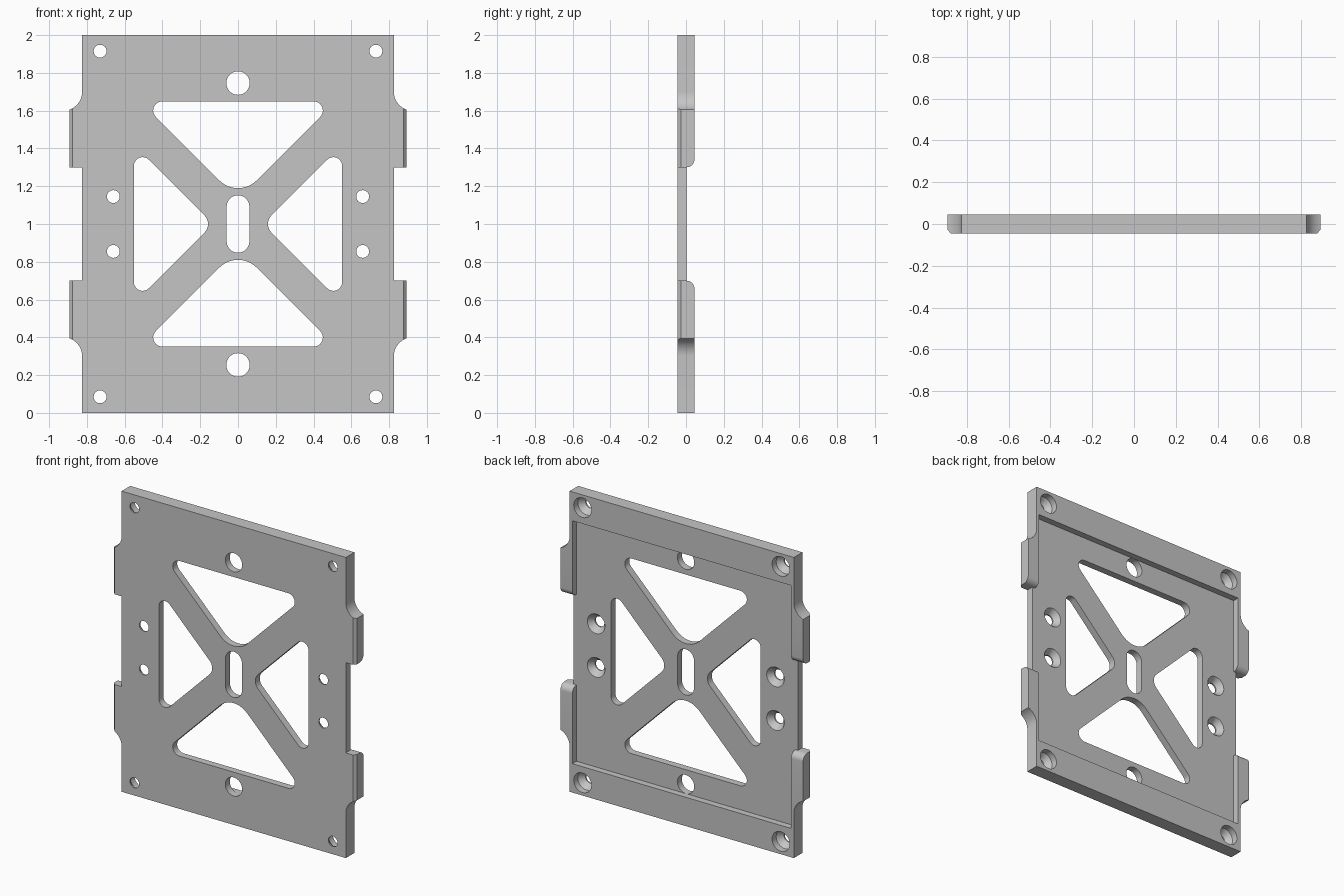
import bpy, bmesh, math
from mathutils import Vector, Matrix

old = bpy.data.objects.get("Cube")
if old:
    bpy.data.objects.remove(old, do_unlink=True)

GREY = (0.56, 0.56, 0.56, 1)
mat = bpy.data.materials.new("light_grey")
mat.use_nodes = True
mat.diffuse_color = GREY
mat.node_tree.nodes["Principled BSDF"].inputs["Base Color"].default_value = GREY

FRONT, FLOOR, BACK = -0.045, 0.002, 0.045
MID = 1.0  # height of the plate centre


def prism(name, pts, lo, hi, axis):
    """Extrude a 2D profile along one axis; z is measured from the plate centre."""
    place = {"x": lambda a, b, d: (d, a, b + MID),
             "y": lambda a, b, d: (a, d, b + MID),
             "z": lambda a, b, d: (a, b, d + MID)}[axis]
    bm = bmesh.new()
    rings = [[bm.verts.new(place(a, b, d)) for a, b in pts] for d in (lo, hi)]
    bm.faces.new(rings[0])
    bm.faces.new(rings[1][::-1])
    for i in range(len(pts)):
        j = (i + 1) % len(pts)
        bm.faces.new((rings[0][i], rings[0][j], rings[1][j], rings[1][i]))
    return finish(name, bm)


def finish(name, bm):
    bmesh.ops.recalc_face_normals(bm, faces=bm.faces)
    mesh = bpy.data.meshes.new(name)
    bm.to_mesh(mesh)
    bm.free()
    mesh.materials.append(mat)
    ob = bpy.data.objects.new(name, mesh)
    bpy.context.scene.collection.objects.link(ob)
    return ob


def rounded(corners, steps=10):
    """Round every corner (x, y, radius) of a convex polygon."""
    out = []
    for i, (x, y, r) in enumerate(corners):
        p = Vector((x, y))
        u = (Vector(corners[i - 1][:2]) - p).normalized()
        v = (Vector(corners[(i + 1) % len(corners)][:2]) - p).normalized()
        half = u.angle(v) / 2
        c = p + (u + v).normalized() * r / math.sin(half)
        a = p + u * r / math.tan(half) - c
        b = p + v * r / math.tan(half) - c
        sweep = math.atan2(a.x * b.y - a.y * b.x, a.dot(b))
        for k in range(steps + 1):
            q = c + Matrix.Rotation(sweep * k / steps, 2) @ a
            out.append((q.x, q.y))
    return out


def circle(x, z, r, n=40):
    return [(x + r * math.cos(2 * math.pi * k / n), z + r * math.sin(2 * math.pi * k / n))
            for k in range(n)]


def cut(target, cutter):
    mod = target.modifiers.new("cut", 'BOOLEAN')
    mod.operation, mod.solver, mod.object = 'DIFFERENCE', 'EXACT', cutter
    bpy.context.view_layer.objects.active = target
    bpy.ops.object.modifier_apply(modifier=mod.name)
    bpy.data.objects.remove(cutter, do_unlink=True)


def screw_hole(x, z, profile, n=32):
    """Turned cutter: profile is a list of (depth, radius)."""
    bm = bmesh.new()
    rings = [[bm.verts.new((a, y, b + MID)) for a, b in circle(x, z, r, n)] for y, r in profile]
    bm.faces.new(rings[0])
    bm.faces.new(rings[-1])
    for lo, hi in zip(rings, rings[1:]):
        for i in range(n):
            bm.faces.new((lo[i], lo[(i + 1) % n], hi[(i + 1) % n], hi[i]))
    return finish("screw_cutter", bm)


# Plate outline with flared side tabs, one quarter mirrored twice
W, TAB, R = 0.825, 0.893, 0.1
end = math.acos((W + R - TAB) / R)
quarter = [(W, 0.3), (TAB, 0.3)]
quarter += [(W + R - R * math.cos(end * (1 - k / 10)), 0.7 - R * math.sin(end * (1 - k / 10)))
            for k in range(11)]
quarter += [(W, 1.0)]
right = [(x, -z) for x, z in reversed(quarter)] + quarter
outline = right + [(-x, z) for x, z in reversed(right)]
plate = prism("mounting_plate", outline, FRONT, BACK, "y")

# Shallow back pocket, leaving thin side lips
P, H = 0.805, 0.808
cut(plate, prism("pocket", [(-P, -H), (P, -H), (P, H), (-P, H)], FLOOR, 0.1, "y"))

# Side gap between the tabs, with rounded tab corners
RC = BACK - FLOOR
arc = [(FLOOR + RC * math.sin(t), 0.3 + RC - RC * math.cos(t))
       for t in [math.pi / 2 * k / 8 for k in range(9)]]
gap = arc + [(0.1, 0.3 + RC)]
cut(plate, prism("gap", gap + [(y, -z) for y, z in reversed(gap)], -1, 1, "x"))

# Bevel along the front outer edge of the tabs
for s in (-1, 1):
    bevel = [(s * 0.861, -0.063), (s * 0.909, -0.009), (s * 0.95, -0.063)]
    cut(plate, prism("bevel", bevel, -0.8, 0.8, "z"))

# Triangular windows, big holes and the centre slot
OFF, TOP, SIDE = 0.132, 0.649, 0.551
openings = [rounded([(-0.06, -0.152, 0.0599), (0.06, -0.152, 0.0599),
                     (0.06, 0.152, 0.0599), (-0.06, 0.152, 0.0599)])]
for s in (-1, 1):
    openings.append(rounded([(0, s * OFF, 0.14), (TOP - OFF, s * TOP, 0.048),
                             (OFF - TOP, s * TOP, 0.048)]))
    openings.append(rounded([(s * OFF, 0, 0.065), (s * SIDE, SIDE - OFF, 0.046),
                             (s * SIDE, OFF - SIDE, 0.046)]))
    openings.append(circle(0, s * 0.746, 0.062))
for shape in openings:
    cut(plate, prism("opening", shape, -0.2, 0.2, "y"))

# Countersunk screw holes: corners and sides
sink = [(-0.1, 0.034), (-0.036, 0.034), (FLOOR, 0.065), (0.1, 0.065)]
for sx in (-1, 1):
    for sz in (-1, 1):
        cut(plate, screw_hole(sx * 0.73, sz * 0.915, sink))
        cut(plate, screw_hole(sx * 0.66, sz * 0.145, sink))

# Smooth curved walls, crisp edges
bpy.ops.object.select_all(action='DESELECT')
plate.select_set(True)
bpy.context.view_layer.objects.active = plate
bpy.ops.object.shade_smooth_by_angle(angle=math.radians(25))
